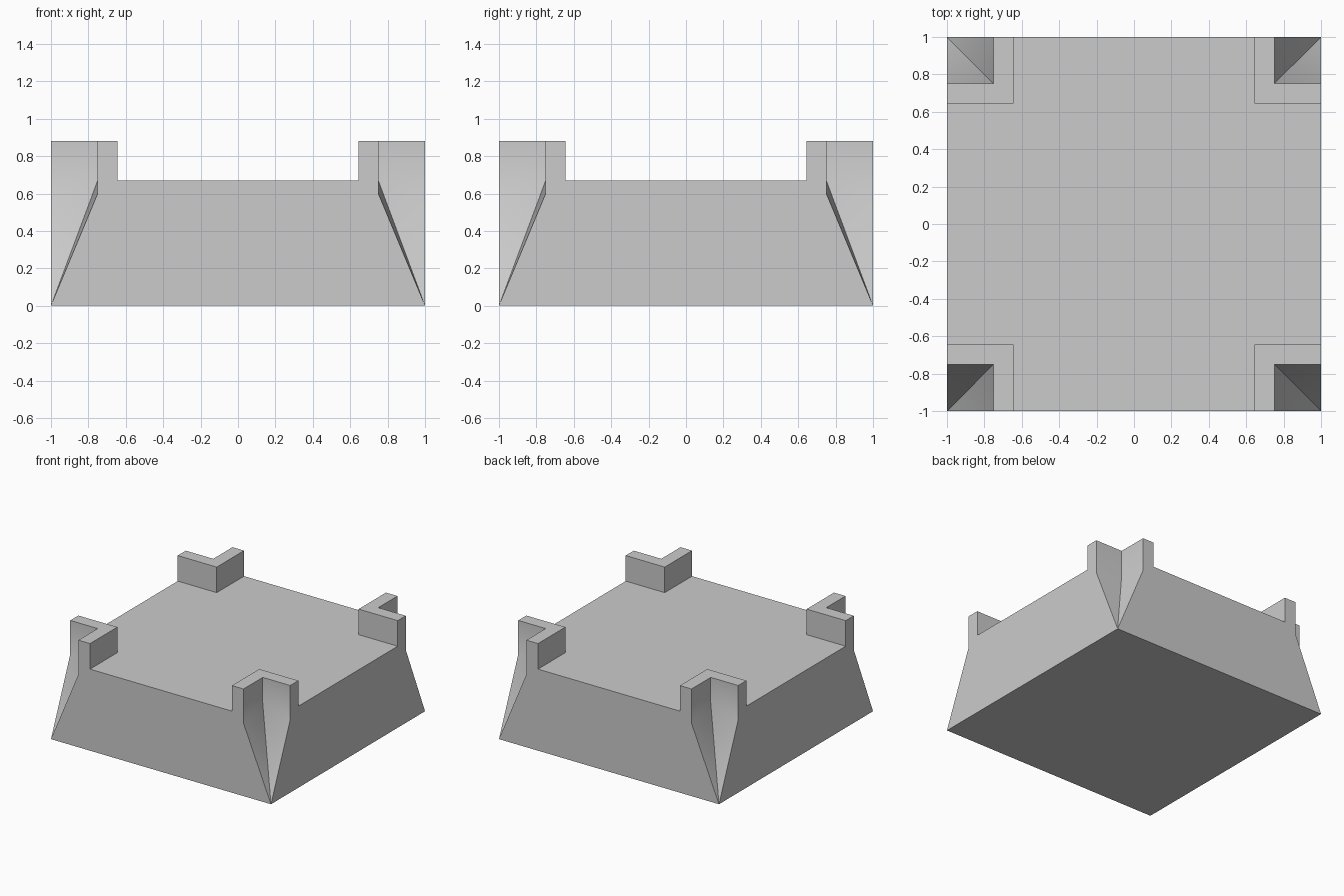
import bpy
import bmesh

cube = bpy.data.objects.get("Cube")
if cube:
    bpy.data.objects.remove(cube, do_unlink=True)

DECK = 0.67      # height of the flat deck
TOP = 0.88       # height of the corner walls
INNER = 0.645    # inner side of the corner walls
NOTCH = 0.75     # inner side of the corner notches
LIP = 0.6        # outer height where the notch starts to taper

stone = bpy.data.materials.new("light_grey")
stone.use_nodes = True
grey = (0.6, 0.6, 0.6, 1)
stone.diffuse_color = grey
stone.node_tree.nodes["Principled BSDF"].inputs["Base Color"].default_value = grey

foot = (1, 1, 0)

# Faces that lie on the diagonal of one quarter
diagonal_faces = [
    # underside
    [(0, 0, 0), (1, 0, 0), foot, (0, 1, 0)],
    # deck
    [(0, 0, DECK), (1, 0, DECK), (1, INNER, DECK), (INNER, INNER, DECK),
     (INNER, 1, DECK), (0, 1, DECK)],
    # top of the corner wall
    [(INNER, 1, TOP), (INNER, INNER, TOP), (1, INNER, TOP), (1, NOTCH, TOP),
     (NOTCH, NOTCH, TOP), (NOTCH, 1, TOP)],
]

# Faces that repeat with x and y exchanged
paired_faces = [
    # outer side
    [(1, 0, 0), foot, (1, NOTCH, LIP), (1, NOTCH, TOP),
     (1, INNER, TOP), (1, INNER, DECK), (1, 0, DECK)],
    # inner side of the corner wall
    [(1, INNER, DECK), (1, INNER, TOP), (INNER, INNER, TOP), (INNER, INNER, DECK)],
    # upright side of the notch
    [(NOTCH, 1, LIP), (NOTCH, NOTCH, DECK), (NOTCH, NOTCH, TOP), (NOTCH, 1, TOP)],
    # tapered side of the notch
    [foot, (NOTCH, 1, LIP), (NOTCH, NOTCH, DECK)],
]
quarter = diagonal_faces + paired_faces
quarter += [[(y, x, z) for x, y, z in face] for face in paired_faces]

# Repeat the quarter round the centre and weld it into one solid
bm = bmesh.new()
for sx in (-1, 1):
    for sy in (-1, 1):
        for face in quarter:
            bm.faces.new([bm.verts.new((x * sx, y * sy, z)) for x, y, z in face])
bmesh.ops.remove_doubles(bm, verts=bm.verts, dist=0.0001)
bmesh.ops.recalc_face_normals(bm, faces=bm.faces)
bmesh.ops.dissolve_limit(bm, angle_limit=0.01, verts=bm.verts, edges=bm.edges)

mesh = bpy.data.meshes.new("notched_corner_block")
bm.to_mesh(mesh)
bm.free()
mesh.materials.append(stone)
block = bpy.data.objects.new("notched_corner_block", mesh)
bpy.context.collection.objects.link(block)

# Soften only the shallow bend inside each notch
bpy.ops.object.select_all(action="DESELECT")
block.select_set(True)
bpy.context.view_layer.objects.active = block
bpy.ops.object.shade_smooth_by_angle(angle=0.52)
